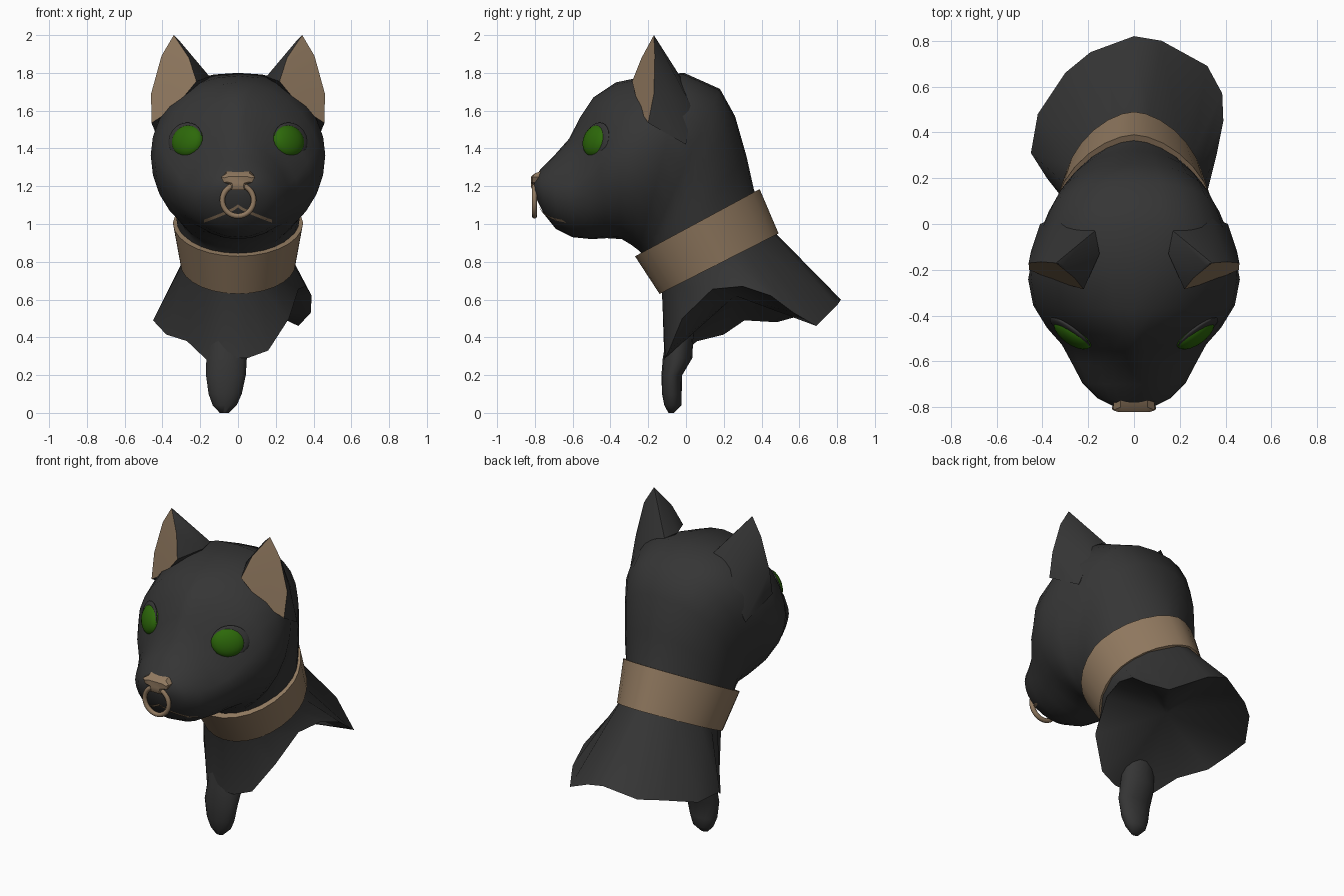
import bpy, bmesh, math
from mathutils import Vector, Matrix
from mathutils.bvhtree import BVHTree

if "Cube" in bpy.data.objects:
    bpy.data.objects.remove(bpy.data.objects["Cube"])


def material(name, rgb):
    m = bpy.data.materials.new(name)
    m.diffuse_color = (*rgb, 1)
    m.use_nodes = True
    m.node_tree.nodes["Principled BSDF"].inputs["Base Color"].default_value = m.diffuse_color
    return m


BLACK = material("charcoal black", (0.036, 0.036, 0.036))
TAN = material("tan", (0.28, 0.19, 0.115))
GREEN = material("eye green", (0.026, 0.14, 0.003))


def finish(name, bm, mats, angle=40):
    bmesh.ops.recalc_face_normals(bm, faces=bm.faces)
    me = bpy.data.meshes.new(name)
    bm.to_mesh(me)
    bm.free()
    for m in mats:
        me.materials.append(m)
    ob = bpy.data.objects.new(name, me)
    bpy.context.collection.objects.link(ob)
    bpy.ops.object.select_all(action='DESELECT')
    ob.select_set(True)
    bpy.context.view_layer.objects.active = ob
    bpy.ops.object.shade_smooth_by_angle(angle=math.radians(angle))
    return ob


def loft(bm, rings, close=False, caps=True):
    vs = [[bm.verts.new(p) for p in r] for r in rings]
    n = len(vs[0])
    pairs = list(zip(vs, vs[1:])) + ([(vs[-1], vs[0])] if close else [])
    for a, b in pairs:
        for i in range(n):
            j = (i + 1) % n
            bm.faces.new((a[i], a[j], b[j], b[i]))
    if caps and not close:
        bm.faces.new(vs[0])
        bm.faces.new(vs[-1])
    return vs


def rounded(a, p):
    """Point on a unit superellipse; exponent p applies to the upper/back half."""
    s, k = math.sin(a), math.cos(a)
    e = p if k > 0 else 2.0
    return math.copysign(abs(s) ** (2 / e), s), math.copysign(abs(k) ** (2 / e), k)


def section(ty, tz, by, bz, w, c, p, n=28):
    """Rounded cross-section between a top and a bottom point of the side profile."""
    t, b = Vector((0, ty, tz)), Vector((0, by, bz))
    mid, out = b.lerp(t, c), []
    for i in range(n):
        x, v = rounded(2 * math.pi * i / n, p)
        q = mid + (t - mid) * v if v > 0 else mid - (b - mid) * v
        out.append(Vector((x * w, q.y, q.z)))
    return out


# Head and upper neck: fan of sections from the nose to the collar
HEAD = [
    (-0.805, 1.24, -0.795, 1.14, 0.08, 0.5, 2),
    (-0.77, 1.29, -0.75, 1.05, 0.16, 0.5, 2),
    (-0.70, 1.36, -0.69, 0.975, 0.225, 0.48, 1.8),
    (-0.62, 1.45, -0.60, 0.93, 0.27, 0.46, 1.55),
    (-0.56, 1.565, -0.50, 0.92, 0.315, 0.44, 1.35),
    (-0.49, 1.67, -0.42, 0.925, 0.38, 0.47, 1.45),
    (-0.37, 1.75, -0.34, 0.92, 0.44, 0.5, 1.85),
    (-0.20, 1.785, -0.29, 0.89, 0.462, 0.53, 2.05),
    (-0.01, 1.80, -0.25, 0.86, 0.44, 0.55, 2.45),
    (0.18, 1.715, -0.22, 0.83, 0.38, 0.55, 2.5),
    (0.26, 1.57, -0.20, 0.80, 0.35, 0.53, 2.3),
    (0.32, 1.36, -0.18, 0.77, 0.33, 0.5, 2.0),
    (0.36, 1.18, -0.17, 0.74, 0.31, 0.5, 1.75),
    (0.47, 0.95, -0.12, 0.64, 0.28, 0.5, 1.7),
]
bm = bmesh.new()
loft(bm, [section(*s) for s in HEAD])
tree = BVHTree.FromBMesh(bm)
finish("head", bm, [BLACK], 60)


def on_face(x, z):
    return tree.ray_cast(Vector((x, -2, z)), Vector((0, 1, 0)))[0]


def ellipsoid(name, centre, scale, turn, mat):
    bm = bmesh.new()
    bmesh.ops.create_uvsphere(bm, u_segments=20, v_segments=12, radius=1)
    bm.transform(Matrix.Translation(centre) @ Matrix.Rotation(turn, 4, 'Z')
                 @ Matrix.Rotation(math.radians(-14), 4, 'X')
                 @ Matrix.Diagonal((*scale, 1)))
    return finish(name, bm, [mat], 60)


# Ears and eyes, mirrored
EAR_RIM = [(0.34, -0.17, 2.0), (0.405, -0.165, 1.89), (0.46, -0.17, 1.69),
           (0.458, -0.2, 1.535), (0.34, -0.25, 1.61), (0.22, -0.285, 1.755),
           (0.26, -0.235, 1.88), (0.31, -0.18, 1.97)]
EAR_BACK = [(0.15, -0.13, 1.78), (0.17, -0.03, 1.78), (0.34, 0.03, 1.62),
            (0.41, 0.0, 1.42), (0.28, -0.13, 1.92), (0.35, -0.1, 1.85),
            (0.45, -0.12, 1.56), (0.41, -0.08, 1.68)]
for side, s in (("right", 1), ("left", -1)):
    bm = bmesh.new()
    for x, y, z in EAR_RIM + EAR_BACK:
        bm.verts.new((x * s, y, z))
    bmesh.ops.convex_hull(bm, input=bm.verts)
    bmesh.ops.recalc_face_normals(bm, faces=bm.faces)
    inward = Vector((0.47 * s, -0.86, 0.18))
    for f in bm.faces:
        f.material_index = int(f.normal.dot(inward) > 0.85)
    finish(side + "_ear", bm, [BLACK, TAN], 50)

    spot = on_face(0.27 * s, 1.44)
    turn = math.radians(36) * s
    ellipsoid(side + "_eyelid", spot + Vector((0.01 * s, 0.014, 0.008)),
              (0.108, 0.018, 0.092), turn, BLACK)
    ellipsoid(side + "_eye", spot + Vector((-0.003 * s, 0.01, 0)),
              (0.098, 0.046, 0.086), turn, GREEN)

# Nose pad: wedge, wide on top and narrow below
PAD = [(0.06, 1.285), (0.09, 1.25), (0.075, 1.22), (0.04, 1.21), (0.035, 1.18)]
outline = PAD + [(-x, z) for x, z in reversed(PAD)]
bm = bmesh.new()
loft(bm, [[(x, -0.755, z) for x, z in outline],
          [(x, -0.80 if z > 1.26 else -0.812, min(z, 1.268)) for x, z in outline],
          [(x * 0.8, -0.82, 1.232 + (min(z, 1.26) - 1.232) * 0.7) for x, z in outline]])
finish("nose", bm, [TAN], 30)

# Nose ring
bm = bmesh.new()
rings = []
for i in range(32):
    a = 2 * math.pi * i / 32
    rings.append([((0.083 + 0.014 * math.cos(b)) * math.cos(a),
                   -0.802 + 0.014 * math.sin(b),
                   1.125 + (0.083 + 0.014 * math.cos(b)) * math.sin(a))
                  for b in (k * math.pi / 4 for k in range(8))])
loft(bm, rings, close=True)
finish("nose_ring", bm, [TAN], 60)

# Mouth line: thin strip laid on the muzzle
bm = bmesh.new()
strip = []
for i in range(17):
    x = -0.18 + 0.36 * i / 16
    z = 1.095 - 0.08 * (abs(x) / 0.18) ** 0.8
    strip.append([bm.verts.new(on_face(x, z + d) + Vector((0, -0.007, 0)))
                  for d in (0.008, -0.008)])
for a, b in zip(strip, strip[1:]):
    bm.faces.new((a[0], a[1], b[1], b[0]))
finish("mouth", bm, [TAN])


# Collar: tilted band with thickness, slightly pointed at the back
def collar_ring(top, scale, angles):
    c, w, half = ((Vector((0, 0.06, 1.007)), 0.345, Vector((0, 0.33, 0.178))) if top
                  else (Vector((0, 0.175, 0.79)), 0.305, Vector((0, 0.315, 0.16))))
    return [c + (Vector((w * x, 0, 0)) + half * v) * scale
            for x, v in (rounded(a, 1.7) for a in angles)]


ROUND = [2 * math.pi * i / 28 for i in range(28)]
bm = bmesh.new()
loft(bm, [collar_ring(True, 1, ROUND), collar_ring(False, 1, ROUND),
          collar_ring(False, 0.91, ROUND), collar_ring(True, 0.91, ROUND)], close=True)
finish("collar", bm, [TAN])

# Lower neck flaring to a ragged, uneven rim, hollowed underneath
RIM = [(-0.06, -0.115, 0.29), (0.05, -0.11, 0.29), (0.16, -0.09, 0.33),
       (0.27, -0.02, 0.50), (0.32, 0.14, 0.655), (0.36, 0.30, 0.67),
       (0.39, 0.45, 0.62), (0.385, 0.57, 0.53), (0.32, 0.69, 0.46),
       (0.12, 0.80, 0.57), (0.0, 0.82, 0.60), (-0.19, 0.75, 0.54),
       (-0.30, 0.66, 0.53), (-0.42, 0.48, 0.48), (-0.45, 0.31, 0.49),
       (-0.38, 0.20, 0.415), (-0.27, 0.06, 0.38), (-0.165, -0.07, 0.28)]
angles = [math.atan2(x / 0.38, (y - 0.32) / 0.46) for x, y, z in RIM]
bm = bmesh.new()
vs = loft(bm, [collar_ring(True, 0.85, angles), collar_ring(False, 0.97, angles),
               [Vector(p) for p in RIM]], caps=False)
hollow = bm.verts.new((-0.02, 0.26, 0.62))
for i, v in enumerate(vs[-1]):
    bm.faces.new((v, vs[-1][(i + 1) % len(RIM)], hollow))
# the rear right corner curls under
bmesh.ops.poke(bm, faces=[f for f in bm.faces if hollow in f.verts and vs[-1][8] in f.verts],
               offset=-0.03)
finish("lower_neck", bm, [BLACK], 50)

# Drip hanging from the front of the neck
DRIP = [(0.42, -0.03, 0.10, 0.07), (0.29, -0.045, 0.11, 0.078), (0.2, -0.075, 0.108, 0.055),
        (0.1, -0.075, 0.09, 0.052), (0.04, -0.07, 0.065, 0.045), (0.0, -0.078, 0.025, 0.015)]
bm = bmesh.new()
loft(bm, [[(-0.06 - 0.04 * max(0, 0.3 - z) + w * math.sin(a), y + d * math.cos(a), z)
           for a in ROUND[::2]] for z, y, w, d in DRIP])
finish("neck_drip", bm, [BLACK], 60)
